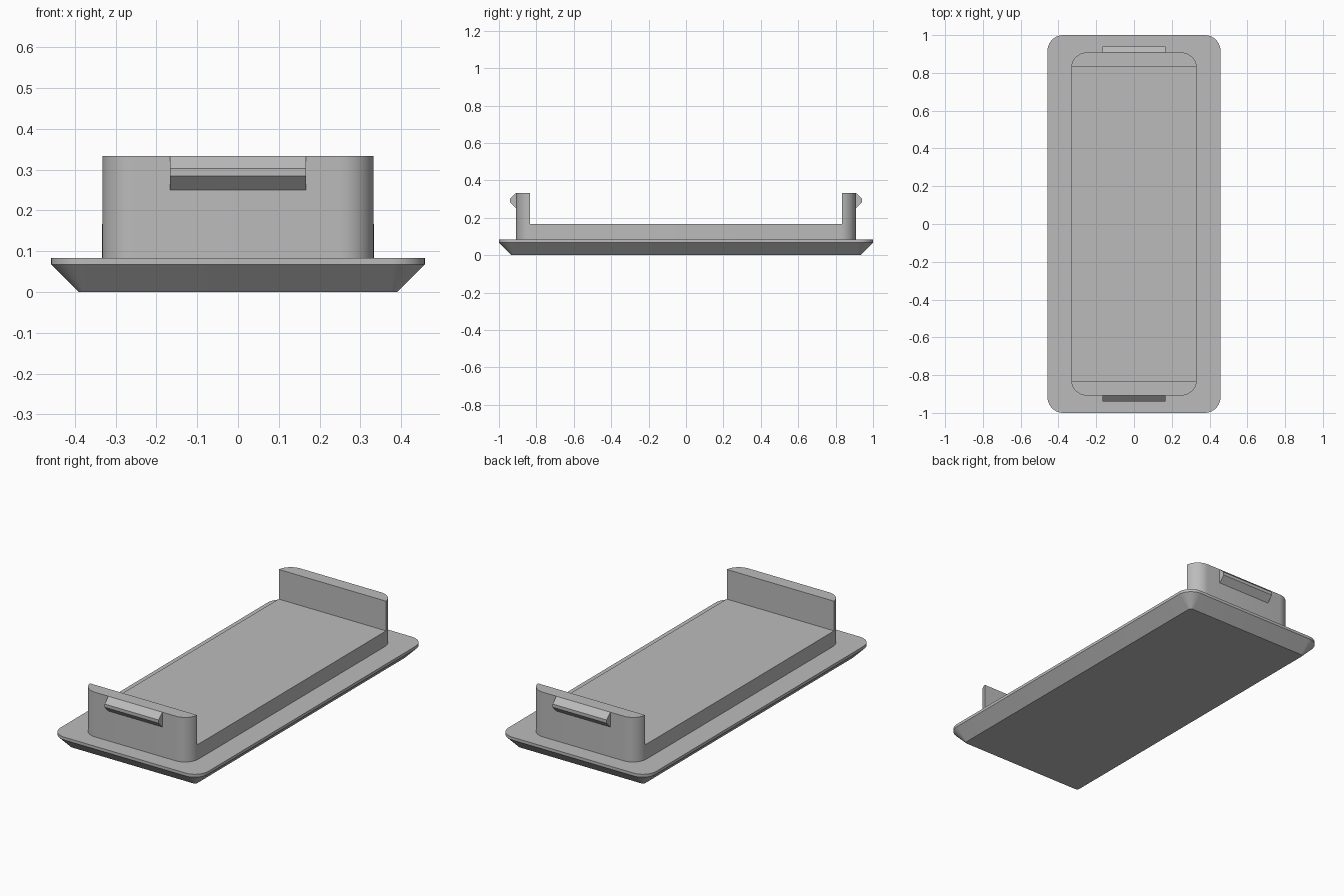
import bpy, bmesh, math
from mathutils import Vector

cube = bpy.data.objects.get("Cube")
if cube:
    bpy.data.objects.remove(cube, do_unlink=True)

grey = bpy.data.materials.new("plain grey")
grey.use_nodes = True
colour = (0.5, 0.5, 0.5, 1)
grey.diffuse_color = colour
grey.node_tree.nodes["Principled BSDF"].inputs["Base Color"].default_value = colour


def outline(hx, hy, r, steps=10):
    """Rounded rectangle, counter-clockwise."""
    pts = []
    for i, (sx, sy) in enumerate([(1, 1), (-1, 1), (-1, -1), (1, -1)]):
        for k in range(steps + 1):
            a = math.pi / 2 * (i + k / steps)
            pts.append((sx * (hx - r) + r * math.cos(a), sy * (hy - r) + r * math.sin(a)))
    return pts


def loft(layers):
    """Closed solid through rounded rectangles given as (z, hx, hy, radius)."""
    bm = bmesh.new()
    rings = [[bm.verts.new((x, y, z)) for x, y in outline(hx, hy, r)]
             for z, hx, hy, r in layers]
    for lo, hi in zip(rings, rings[1:]):
        n = len(lo)
        for i in range(n):
            j = (i + 1) % n
            bm.faces.new((lo[i], lo[j], hi[j], hi[i]))
    bm.faces.new(rings[0][::-1])
    bm.faces.new(rings[-1])
    return bm


def finish(bm, name):
    bmesh.ops.recalc_face_normals(bm, faces=bm.faces[:])
    mesh = bpy.data.meshes.new(name)
    bm.to_mesh(mesh)
    bm.free()
    mesh.materials.append(grey)
    ob = bpy.data.objects.new(name, mesh)
    bpy.context.collection.objects.link(ob)
    bpy.ops.object.select_all(action="DESELECT")
    ob.select_set(True)
    bpy.context.view_layer.objects.active = ob
    bpy.ops.object.shade_smooth_by_angle(angle=math.radians(25))
    return ob


# Flange plate with chamfered underside
finish(loft([(0, 0.391, 0.933, 0.016), (0.067, 0.458, 1, 0.083),
             (0.083, 0.458, 1, 0.083)]), "flange_plate")

# Raised plinth whose two ends are pulled up into walls
PLINTH, TOP, WALL = 0.167, 0.333, 0.835
bm = loft([(0.075, 0.333, 0.908, 0.083), (PLINTH, 0.333, 0.908, 0.083)])
for s in (-1, 1):
    bmesh.ops.bisect_plane(bm, geom=bm.verts[:] + bm.edges[:] + bm.faces[:],
                           plane_co=(0, s * WALL, 0), plane_no=(0, s, 0))
ends = [f for f in bm.faces
        if f.normal.z > 0.9 and abs(f.calc_center_median().y) > WALL]
walls = bmesh.ops.extrude_discrete_faces(bm, faces=ends)["faces"]
bmesh.ops.translate(bm, verts=list({v for f in walls for v in f.verts}),
                    vec=Vector((0, 0, TOP - PLINTH)))
finish(bm, "plinth_with_end_walls")

# Wedge-shaped snap catches on the outside of the walls
catch = [(0.9, 0.25), (0.908, 0.25), (0.941, 0.284), (0.941, 0.302),
         (0.908, TOP), (0.9, TOP)]
for s, name in ((-1, "front_catch"), (1, "back_catch")):
    bm = bmesh.new()
    face = bm.faces.new([bm.verts.new((-0.167, s * y, z)) for y, z in catch])
    ext = bmesh.ops.extrude_face_region(bm, geom=[face], use_keep_orig=True)["geom"]
    bmesh.ops.translate(bm, vec=(0.334, 0, 0),
                        verts=[g for g in ext if isinstance(g, bmesh.types.BMVert)])
    finish(bm, name)
